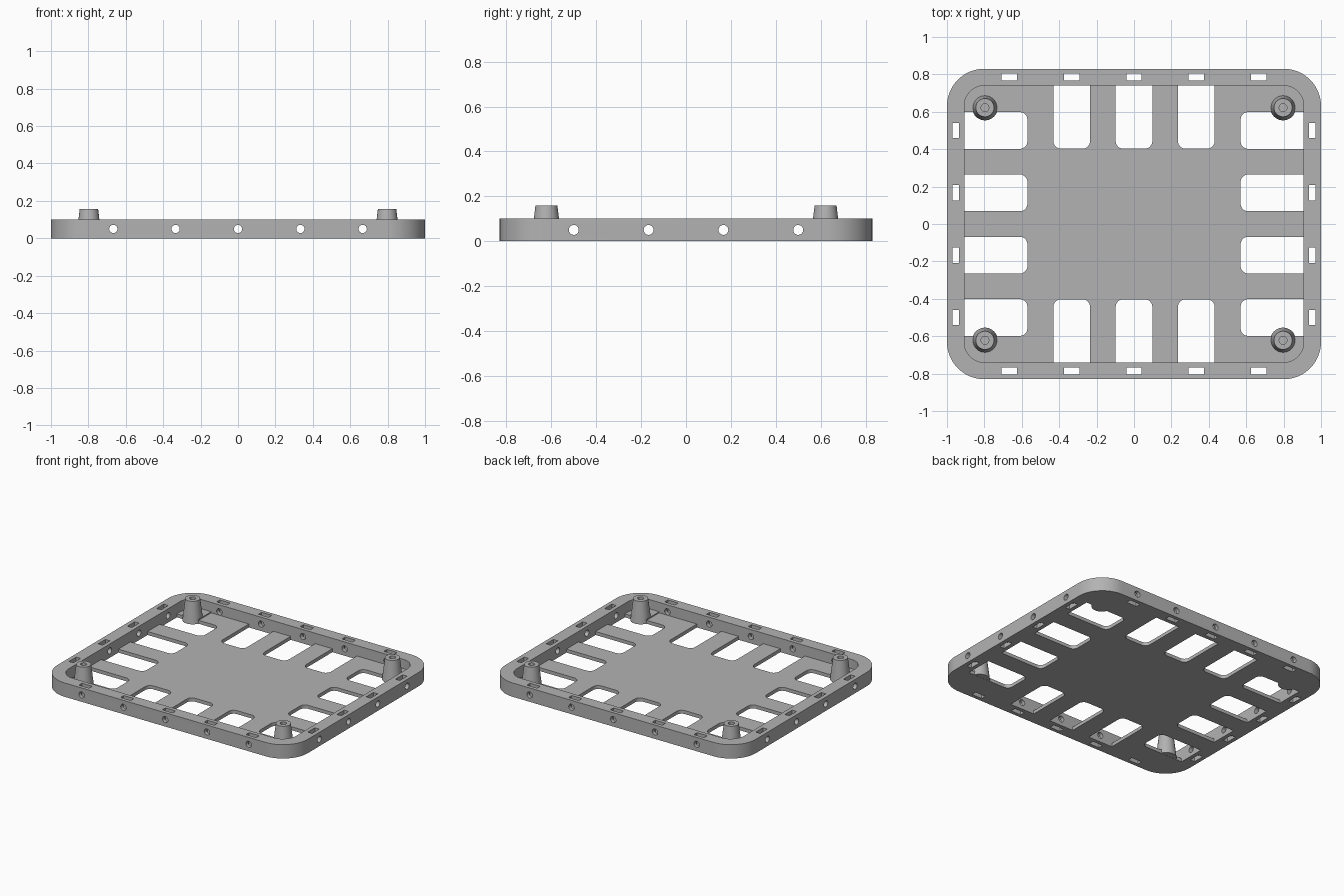
import bpy, bmesh, math
from mathutils import Matrix

if "Cube" in bpy.data.objects:
    bpy.data.objects.remove(bpy.data.objects["Cube"])

HX, HY, HEIGHT = 1.0, 0.83, 0.1          # outer half sizes and rim height
IX, IY, FLOOR = 0.907, 0.74, 0.025       # pocket half sizes and floor thickness
ROW_X = [i / 3 for i in (-2, -1, 0, 1, 2)]
ROW_Y = [-0.5, -1 / 6, 1 / 6, 0.5]

grey = bpy.data.materials.new("plain grey")
grey.use_nodes = True
colour = (0.45, 0.45, 0.45, 1)
grey.diffuse_color = colour
grey.node_tree.nodes["Principled BSDF"].inputs["Base Color"].default_value = colour


def make_object(name, bm):
    bmesh.ops.recalc_face_normals(bm, faces=bm.faces)
    mesh = bpy.data.meshes.new(name)
    bm.to_mesh(mesh)
    bm.free()
    mesh.materials.append(grey)
    obj = bpy.data.objects.new(name, mesh)
    bpy.context.collection.objects.link(obj)
    return obj


def add_prism(bm, x0, x1, y0, y1, z0, z1, radii=(0, 0, 0, 0), steps=12):
    """Upright block; radii run right-back, left-back, left-front, right-front."""
    corners = [(x1, y1, -1, -1), (x0, y1, 1, -1), (x0, y0, 1, 1), (x1, y0, -1, 1)]
    verts = []
    for k, ((x, y, sx, sy), r) in enumerate(zip(corners, radii)):
        count = steps if r else 0
        for i in range(count + 1):
            a = math.pi / 2 * (k + i / max(count, 1))
            px = x + sx * r + (r * math.cos(a) if r else 0)
            py = y + sy * r + (r * math.sin(a) if r else 0)
            verts.append(bm.verts.new((px, py, z0)))
    face = bm.faces.new(verts)
    extruded = bmesh.ops.extrude_face_region(bm, geom=[face])["geom"]
    moved = [v for v in extruded if isinstance(v, bmesh.types.BMVert)]
    bmesh.ops.translate(bm, verts=moved, vec=(0, 0, z1 - z0))


def cut(target, name, bm):
    cutter = make_object(name, bm)
    cutter.hide_render = True
    mod = target.modifiers.new(name, "BOOLEAN")
    mod.operation, mod.solver, mod.object = "DIFFERENCE", "EXACT", cutter
    bpy.context.view_layer.objects.active = target
    bpy.ops.object.modifier_apply(modifier=mod.name)
    bpy.data.objects.remove(cutter)


def smooth(obj):
    bpy.ops.object.select_all(action="DESELECT")
    obj.select_set(True)
    bpy.context.view_layer.objects.active = obj
    bpy.ops.object.shade_smooth_by_angle(angle=math.radians(30))


# Tray body with a rounded pocket
bm = bmesh.new()
add_prism(bm, -HX, HX, -HY, HY, 0, HEIGHT, [0.2] * 4, 24)
tray = make_object("tray", bm)
bm = bmesh.new()
add_prism(bm, -IX, IX, -IY, IY, FLOOR, 0.2, [0.107] * 4, 24)
cut(tray, "pocket_cutter", bm)

# Floor openings, rounded at their inner end
bm = bmesh.new()
R, HALF = 0.04, 0.098
for x in ROW_X[1:4]:
    add_prism(bm, x - HALF, x + HALF, 0.403, IY, -0.1, 0.06, (0, 0, R, R))
    add_prism(bm, x - HALF, x + HALF, -IY, -0.403, -0.1, 0.06, (R, R, 0, 0))
for y in ROW_Y:
    add_prism(bm, 0.57, IX, y - HALF, y + HALF, -0.1, 0.06, (0, R, R, 0))
    add_prism(bm, -IX, -0.57, y - HALF, y + HALF, -0.1, 0.06, (R, 0, 0, R))
cut(tray, "opening_cutter", bm)

# Upright slots through the rim
bm = bmesh.new()
for s in (-1, 1):
    for x in ROW_X:
        add_prism(bm, x - 0.041, x + 0.041, s * 0.786 - 0.018, s * 0.786 + 0.018, -0.1, 0.2)
    for y in ROW_Y:
        add_prism(bm, s * 0.953 - 0.018, s * 0.953 + 0.018, y - 0.041, y + 0.041, -0.1, 0.2)
cut(tray, "slot_cutter", bm)

# Round holes through the rim walls
bm = bmesh.new()
spots = [(x, s * 0.785, "X") for s in (-1, 1) for x in ROW_X]
spots += [(s * 0.953, y, "Y") for s in (-1, 1) for y in ROW_Y]
for x, y, axis in spots:
    place = Matrix.Translation((x, y, 0.05)) @ Matrix.Rotation(math.pi / 2, 4, axis)
    bmesh.ops.create_cone(bm, cap_ends=True, segments=24, radius1=0.022,
                          radius2=0.022, depth=0.16, matrix=place)
cut(tray, "hole_cutter", bm)
smooth(tray)

# Tapered corner posts with a blind bore, each tied to the wall by a low pad
POST = [(0, 0.001), (0.068, 0.001), (0.049, 0.158), (0.021, 0.158), (0.021, 0.06), (0, 0.06)]
for sx, side in ((-1, "right"), (1, "left")):
    for sy, end in ((-1, "front"), (1, "back")):
        cx, cy = sx * 0.797, sy * 0.622
        bm = bmesh.new()
        verts = [bm.verts.new((r, 0, z)) for r, z in POST]
        edges = [bm.edges.new(pair) for pair in zip(verts, verts[1:])]
        bmesh.ops.spin(bm, geom=verts + edges, cent=(0, 0, 0), axis=(0, 0, 1),
                       angle=math.tau, steps=40)
        bmesh.ops.remove_doubles(bm, verts=bm.verts, dist=0.0001)
        bmesh.ops.translate(bm, verts=bm.verts, vec=(cx, cy, 0))
        smooth(make_object(f"{end}_{side}_post", bm))
        bm = bmesh.new()
        y0, y1 = sorted((sy * 0.6, sy * (IY + 0.01)))
        add_prism(bm, cx - 0.065, cx + 0.065, y0, y1, 0.005, FLOOR + 0.008)
        make_object(f"{end}_{side}_pad", bm)
